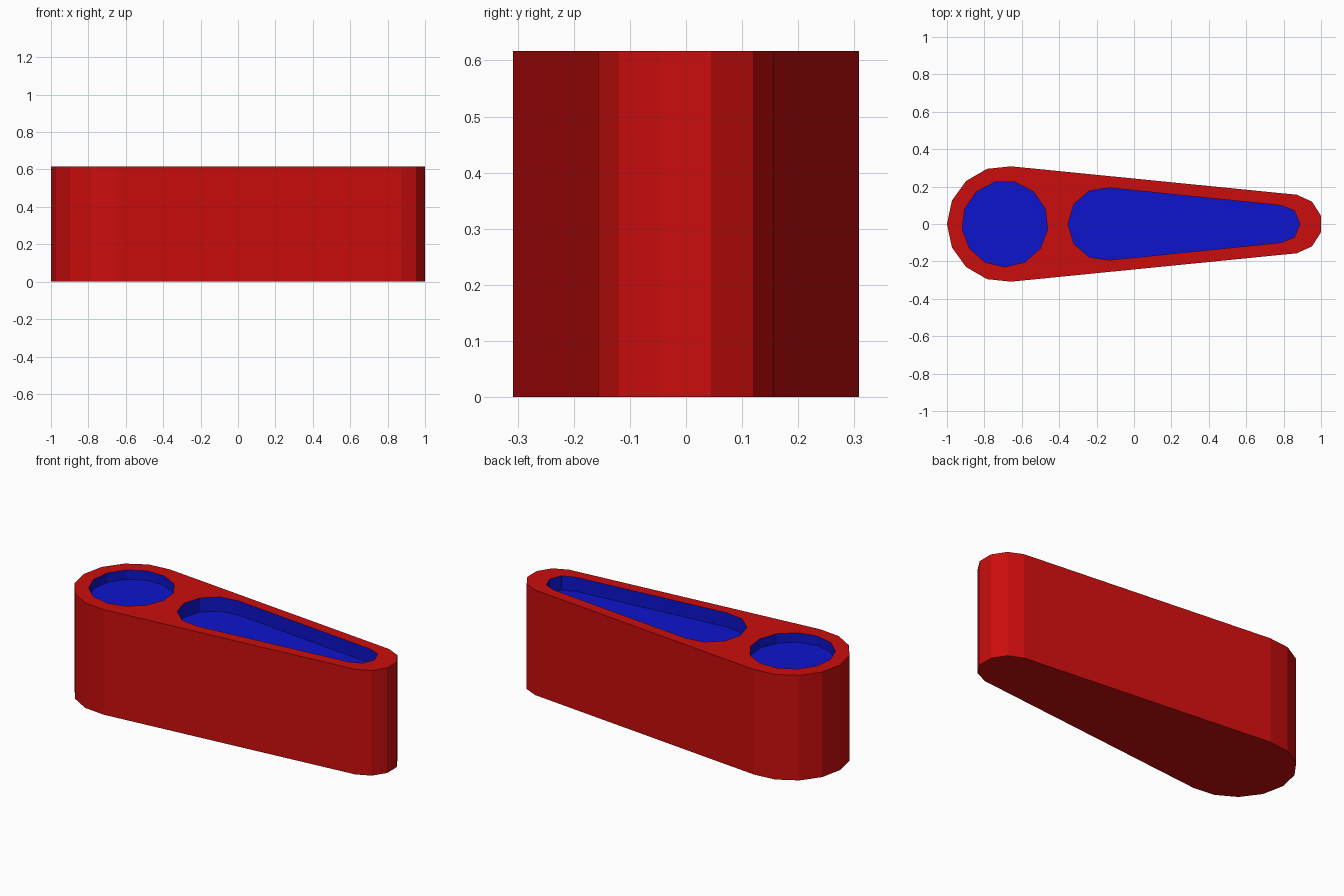
import bpy, bmesh
from math import pi, cos, sin

if "Cube" in bpy.data.objects:
    bpy.data.objects.remove(bpy.data.objects["Cube"])

HEIGHT = 0.617


def material(name, rgb):
    m = bpy.data.materials.new(name)
    m.diffuse_color = (*rgb, 1)
    m.use_nodes = True
    m.node_tree.nodes["Principled BSDF"].inputs["Base Color"].default_value = m.diffuse_color
    return m


def ngon(cx, r, n, start=pi):
    """Corner points of a regular polygon centred on the x axis."""
    return [(cx + r * cos(start + 2 * pi * i / n), r * sin(start + 2 * pi * i / n))
            for i in range(n)]


def hull(points):
    """Convex outline, counter-clockwise."""
    def half(pts):
        out = []
        for p in pts:
            while len(out) > 1 and ((out[-1][0] - out[-2][0]) * (p[1] - out[-2][1])
                                    - (out[-1][1] - out[-2][1]) * (p[0] - out[-2][0])) <= 1e-7:
                out.pop()
            out.append(p)
        return out[:-1]
    pts = sorted(points)
    return half(pts) + half(pts[::-1])


bm = bmesh.new()


def ring(points, z):
    return [bm.verts.new((x, y, z)) for x, y in points]


def walls(lower, upper, mat):
    n = len(lower)
    for i in range(n):
        j = (i + 1) % n
        bm.faces.new((lower[i], lower[j], upper[j], upper[i])).material_index = mat


# Tapered body: a large and a small round end joined by straight sides
outline = hull(ngon(-0.69, 0.31, 15) + ngon(0.848, 0.158, 11))
bottom, rim = ring(outline, 0), ring(outline, HEIGHT)
bm.faces.new(bottom[::-1])
walls(bottom, rim, 0)
rims = [rim]

# Recesses in the top: round pocket and tapered slot (outline, depth)
recesses = [
    (ngon(-0.69, 0.23, 13, -pi / 2), 0.055),
    (hull(ngon(-0.158, 0.195, 11) + ngon(0.788, 0.099, 8)), 0.083),
]
for points, depth in recesses:
    floor, top = ring(points, HEIGHT - depth), ring(points, HEIGHT)
    bm.faces.new(floor).material_index = 1
    walls(floor, top, 1)
    rims.append(top)

# Top face around the recesses
edges = [bm.edges.get((r[i - 1], r[i])) for r in rims for i in range(len(r))]
bmesh.ops.triangle_fill(bm, edges=edges, use_beauty=True, use_dissolve=False, normal=(0, 0, 1))
bmesh.ops.recalc_face_normals(bm, faces=bm.faces[:])

mesh = bpy.data.meshes.new("tapered_body")
bm.to_mesh(mesh)
bm.free()
mesh.materials.append(material("red", (0.604, 0.004, 0.004)))
mesh.materials.append(material("blue", (0.004, 0.007, 0.604)))
body = bpy.data.objects.new("tapered_body", mesh)
bpy.context.collection.objects.link(body)
